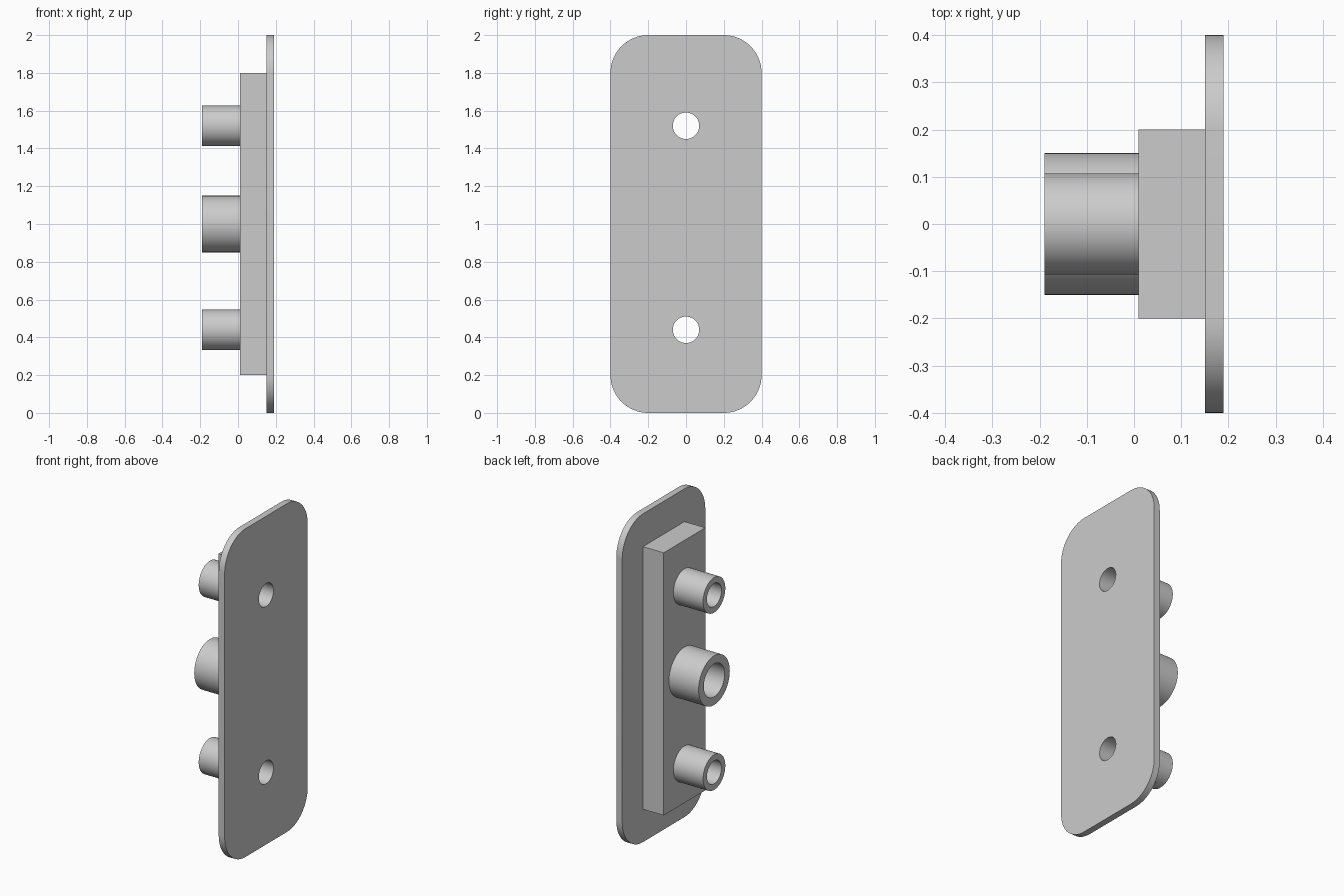
import bpy
import bmesh
from math import pi, cos, sin
from mathutils import Matrix

if "Cube" in bpy.data.objects:
    bpy.data.objects.remove(bpy.data.objects["Cube"], do_unlink=True)

# One plain grey finish
grey = bpy.data.materials.new("plain_grey")
grey.use_nodes = True
colour = (0.6, 0.6, 0.6, 1)
grey.diffuse_color = colour
grey.node_tree.nodes["Principled BSDF"].inputs["Base Color"].default_value = colour

PLATE_FRONT, PLATE_BACK, BLOCK_FACE, BOSS_END = 0.19, 0.15, 0.01, -0.19
SIDES = 64
# name: (height, outer radius, bore radius)
BOSSES = {
    "upper_boss": (1.52, 0.107, 0.07),
    "middle_boss": (1.0, 0.15, 0.1),
    "lower_boss": (0.44, 0.107, 0.07),
}


def extrude_profile(name, points, x0, x1):
    """Solid from a (y, z) outline running from x0 to x1."""
    bm = bmesh.new()
    face = bm.faces.new([bm.verts.new((x0, y, z)) for y, z in points])
    moved = bmesh.ops.extrude_face_region(bm, geom=[face])["geom"]
    bmesh.ops.translate(bm, vec=(x1 - x0, 0, 0),
                        verts=[v for v in moved if isinstance(v, bmesh.types.BMVert)])
    bmesh.ops.recalc_face_normals(bm, faces=bm.faces)
    mesh = bpy.data.meshes.new(name)
    bm.to_mesh(mesh)
    bm.free()
    mesh.materials.append(grey)
    obj = bpy.data.objects.new(name, mesh)
    bpy.context.collection.objects.link(obj)
    return obj


def circle(z, radius):
    return [(radius * cos(2 * pi * i / SIDES), z + radius * sin(2 * pi * i / SIDES))
            for i in range(SIDES)]


def rounded_rectangle(half_y, z0, z1, radius, steps=16):
    points = []
    corners = [(1, z1 - radius), (-1, z1 - radius), (-1, z0 + radius), (1, z0 + radius)]
    for k, (side, z) in enumerate(corners):
        for i in range(steps + 1):
            a = pi / 2 * (k + i / steps)
            points.append((side * (half_y - radius) + radius * cos(a), z + radius * sin(a)))
    return points


def bore(obj, z, radius):
    """Cut a round hole along x right through one part."""
    cutter = extrude_profile("bore_cutter", circle(z, radius), -1, 1)
    cutter.hide_render = True
    mod = obj.modifiers.new("bore", "BOOLEAN")
    mod.operation, mod.solver, mod.object = "DIFFERENCE", "EXACT", cutter
    bpy.context.view_layer.objects.active = obj
    bpy.ops.object.modifier_apply(modifier=mod.name)
    bpy.data.objects.remove(cutter, do_unlink=True)


# Cover plate and raised block
plate = extrude_profile("cover_plate", rounded_rectangle(0.4, 0, 2, 0.2),
                        PLATE_BACK, PLATE_FRONT)
block = extrude_profile("raised_block", [(-0.2, 0.2), (0.2, 0.2), (0.2, 1.8), (-0.2, 1.8)],
                        BLOCK_FACE, PLATE_BACK)
parts = [plate, block]

# Hollow bosses; only the outer two bores run through block and plate
for name, (z, outer, inner) in BOSSES.items():
    boss = extrude_profile(name, circle(z, outer), BOSS_END, BLOCK_FACE)
    through = [boss] if name == "middle_boss" else [boss, block, plate]
    for part in through:
        bore(part, z, inner)
    parts.append(boss)

# Smooth round walls, crisp edges
bpy.ops.object.select_all(action="DESELECT")
for part in parts:
    part.select_set(True)
bpy.context.view_layer.objects.active = plate
bpy.ops.object.shade_smooth_by_angle(angle=pi / 6)
